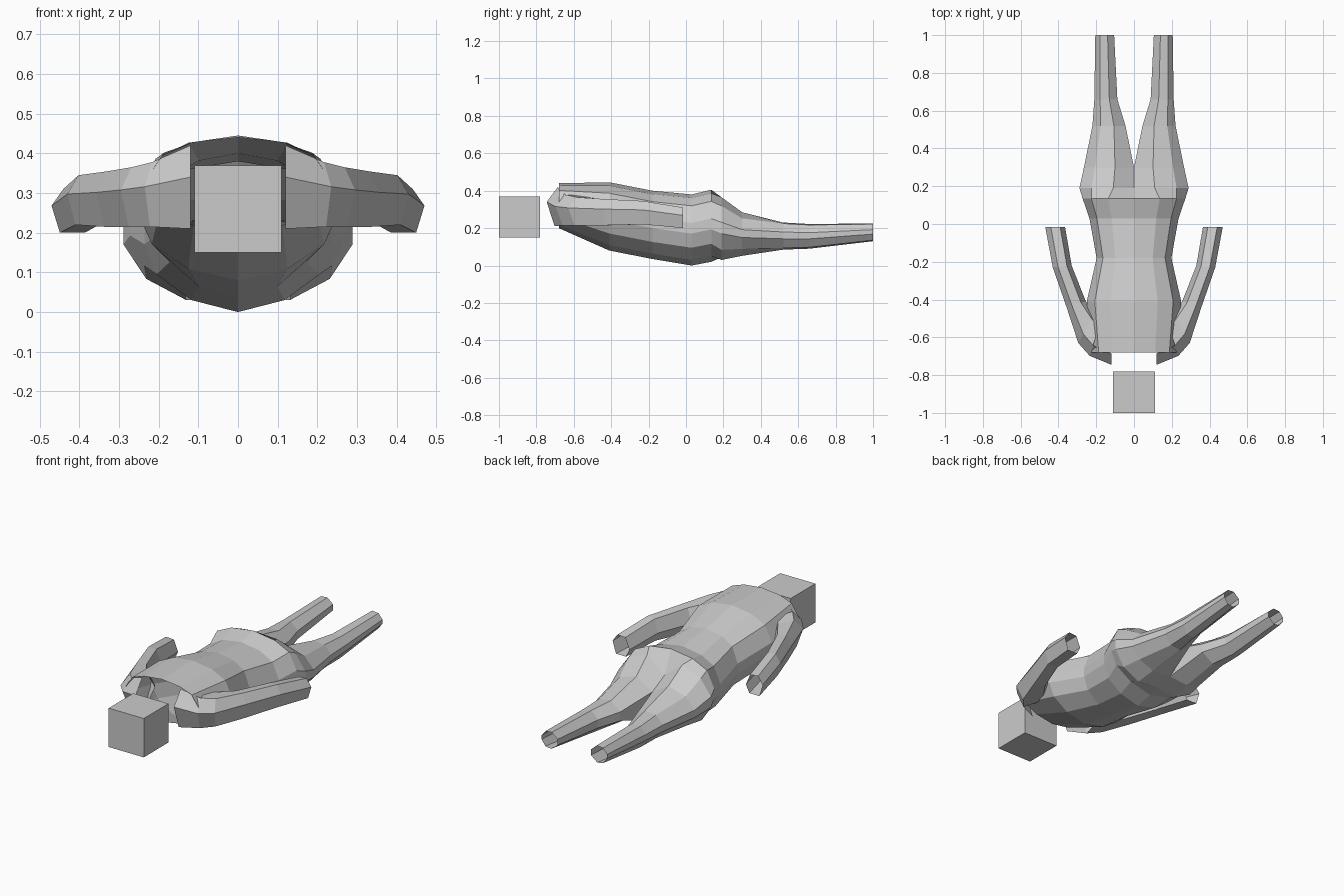
import bpy, bmesh

if "Cube" in bpy.data.objects:
    bpy.data.objects.remove(bpy.data.objects["Cube"])


def loft(name, rings, closed_from=0, skip=lambda i, j: False):
    """Skin rings of equal point count; mirrored across x. Tube ends stay open."""
    bm = bmesh.new()
    vs = [[bm.verts.new(p) for p in r] for r in rings]
    n = len(rings[0])
    for i in range(len(rings) - 1):
        for j in range(n if i >= closed_from else n - 1):
            if skip(i, j):
                continue
            k = (j + 1) % n
            bm.faces.new((vs[i][j], vs[i][k], vs[i + 1][k], vs[i + 1][j]))
    bmesh.ops.recalc_face_normals(bm, faces=bm.faces)
    me = bpy.data.meshes.new(name)
    bm.to_mesh(me)
    bm.free()
    ob = bpy.data.objects.new(name, me)
    bpy.context.collection.objects.link(ob)
    mod = ob.modifiers.new("mirror", 'MIRROR')
    mod.use_clip = True
    mod.merge_threshold = 0.001
    return ob


def section(profile, y, x0, x1, zb, zt):
    return [(x0 + u * (x1 - x0), y, zb + v * (zt - zb)) for u, v in profile]


# Body: half-torso sections that turn into a closed eight-sided leg
TORSO = [(0, 1), (.5, .95), (.83, .84), (1, .6), (1, .45), (.87, .25), (.5, .08), (0, 0)]
HIP = [(0, .74), (.38, 1), (.78, .86), (1, .6), (1, .42), (.8, .16), (.45, 0), (0, .04)]
LEG = [(0, .68), (.35, 1), (.75, .96), (1, .65), (1, .4), (.75, .06), (.4, 0), (0, .33)]
body = [section(p, *s) for p, s in [
    (TORSO, (-.68, 0, .225, .20, .44)),
    (TORSO, (-.41, 0, .25, .08, .445)),
    (TORSO, (-.18, 0, .198, .035, .40)),
    (TORSO, (.03, 0, .236, 0, .38)),
    (TORSO, (.135, 0, .272, .02, .405)),
    (HIP, (.19, 0, .289, .03, .365)),
    (HIP, (.30, 0, .265, .052, .285)),
    (LEG, (.52, .045, .22, .085, .23)),
    (LEG, (.66, .088, .21, .09, .222)),
    (LEG, (1.0, .105, .205, .13, .225)),
]]
loft("body_and_legs", body, closed_from=6)


# Arm: six-sided open tube; each row is outer xy, inner xy, bottom z, top z
def arm_ring(ox, oy, ix, iy, zb, zt):
    prof = [(1, .62), (.72, 1), (.25, .97), (0, .4), (.2, 0), (.8, 0)]
    return [(ix + t * (ox - ix), iy + t * (oy - iy), zb + v * (zt - zb)) for t, v in prof]


arm = [arm_ring(*r) for r in [
    (.12, -.745, .12, -.53, .21, .42),
    (.235, -.698, .17, -.50, .215, .378),
    (.295, -.63, .20, -.46, .215, .365),
    (.357, -.44, .255, -.41, .215, .355),
    (.43, -.23, .33, -.22, .22, .345),
    (.47, -.015, .365, -.015, .20, .31),
]]
# the shoulder's first span keeps only its outer faces, leaving the neck open
loft("arms", arm, skip=lambda i, j: i == 0 and j not in (0, 5))

# Head block
bpy.ops.mesh.primitive_cube_add(size=.22, location=(0, -.89, .26))
bpy.context.object.name = "head"
